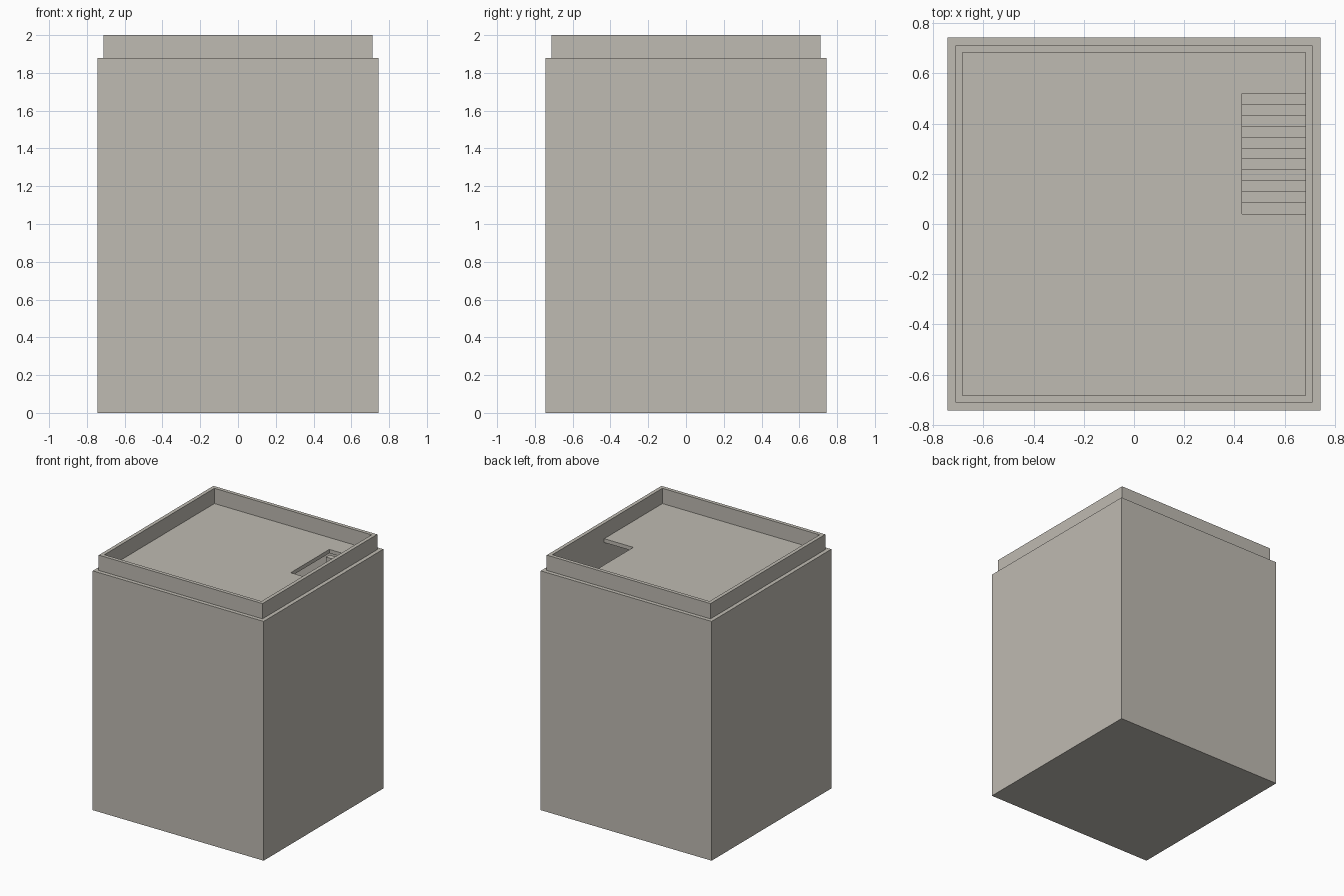
import bpy
import bmesh

if "Cube" in bpy.data.objects:
    bpy.data.objects.remove(bpy.data.objects["Cube"], do_unlink=True)

# One warm grey for everything
grey = bpy.data.materials.new("warm_grey")
grey.use_nodes = True
COLOUR = (0.52, 0.495, 0.445, 1)
grey.diffuse_color = COLOUR
grey.node_tree.nodes["Principled BSDF"].inputs["Base Color"].default_value = COLOUR

HALF, PARAPET, INNER = 0.743, 0.712, 0.683
ROOF, TOP, LANDING, SLAB = 1.88, 2.0, 1.36, 0.03
HOLE_X, HOLE_FRONT, HOLE_BACK = 0.43, 0.04, 0.52
STEPS = 11


def finish(name, bm):
    bmesh.ops.recalc_face_normals(bm, faces=bm.faces)
    mesh = bpy.data.meshes.new(name)
    bm.to_mesh(mesh)
    bm.free()
    mesh.materials.append(grey)
    obj = bpy.data.objects.new(name, mesh)
    bpy.context.collection.objects.link(obj)
    return obj


def square_shell(name, profile):
    """Stack square rings of (half width, height) and cap both ends."""
    bm = bmesh.new()
    rings = [[bm.verts.new((sx * h, sy * h, z))
              for sx, sy in ((-1, -1), (1, -1), (1, 1), (-1, 1))]
             for h, z in profile]
    for a, b in zip(rings, rings[1:]):
        for i in range(4):
            j = (i + 1) % 4
            bm.faces.new((a[i], a[j], b[j], b[i]))
    bm.faces.new(rings[0])
    bm.faces.new(rings[-1])
    return finish(name, bm)


def prism(name, outline, vector):
    """Extrude a flat outline along a vector."""
    bm = bmesh.new()
    face = bm.faces.new([bm.verts.new(p) for p in outline])
    moved = bmesh.ops.extrude_face_region(bm, geom=[face], use_keep_orig=True)["geom"]
    bmesh.ops.translate(bm, vec=vector,
                        verts=[v for v in moved if isinstance(v, bmesh.types.BMVert)])
    return finish(name, bm)


# Walls with parapet, hollow down to the landing
square_shell("building_walls", [(HALF, 0), (HALF, ROOF), (PARAPET, ROOF),
                                (PARAPET, TOP), (INNER, TOP), (INNER, LANDING)])

# Roof slab with a stair opening against the right wall
slab = [(-INNER, -INNER), (INNER, -INNER), (INNER, HOLE_FRONT), (HOLE_X, HOLE_FRONT),
        (HOLE_X, HOLE_BACK), (INNER, HOLE_BACK), (INNER, INNER), (-INNER, INNER)]
prism("roof_slab", [(x, y, ROOF) for x, y in slab], (0, 0, -SLAB))

# Staircase descending from the back of the opening to the front
run = (HOLE_BACK - HOLE_FRONT) / STEPS
rise = (ROOF - LANDING) / (STEPS + 1)
side = [(HOLE_BACK, LANDING)]
for i in range(STEPS):
    z = ROOF - (i + 1) * rise
    side += [(HOLE_BACK - i * run, z), (HOLE_BACK - (i + 1) * run, z)]
side.append((HOLE_FRONT, LANDING))
prism("staircase", [(HOLE_X, y, z) for y, z in side], (INNER - HOLE_X, 0, 0))
